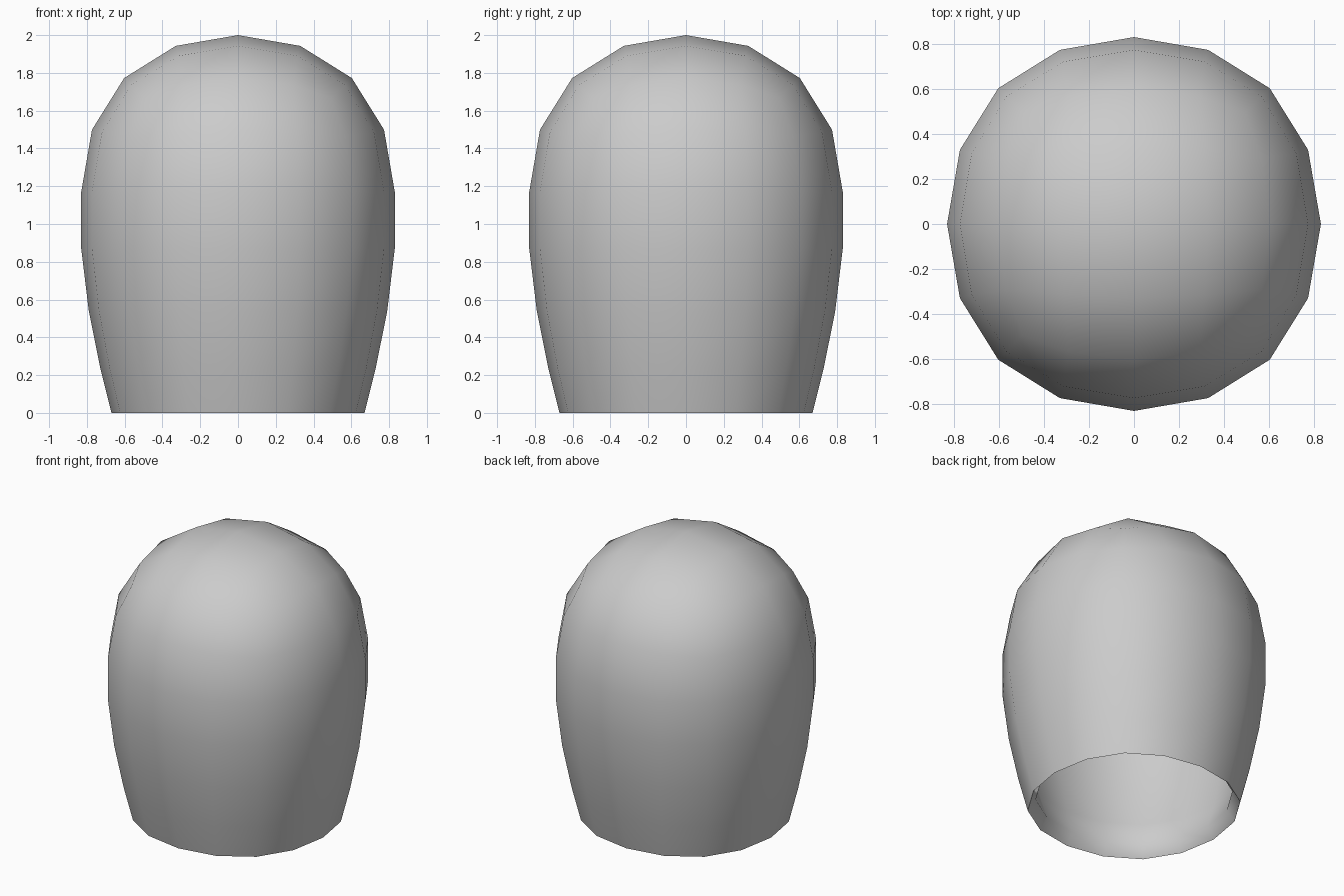
import bpy, bmesh, math

if "Cube" in bpy.data.objects:
    bpy.data.objects.remove(bpy.data.objects["Cube"])

CENTRE_Z = 1.17   # height of the dome's widest ring
RADIUS = 0.83

# Dome source: a cube rounded by two levels of subdivision
bpy.ops.mesh.primitive_cube_add(size=1.98)
shell = bpy.context.object
shell.name = "domed_shell"
sub = shell.modifiers.new("round", 'SUBSURF')
sub.levels = 2
bpy.ops.object.modifier_apply(modifier="round")


def make_skin(radius, rings):
    """Upper half dome with rings (radius, z) extruded down to an open end."""
    bm = bmesh.new()
    bm.from_mesh(shell.data)
    low = [v for v in bm.verts if v.co.z < -0.02]
    bmesh.ops.delete(bm, geom=low, context='VERTS')
    k = radius / max(v.co.x for v in bm.verts)
    for v in bm.verts:
        v.co *= k
        v.co.z += CENTRE_Z
    prev = radius
    for r, z in rings:
        edges = [e for e in bm.edges if e.is_boundary]
        new = bmesh.ops.extrude_edge_only(bm, edges=edges)["geom"]
        for v in new:
            if isinstance(v, bmesh.types.BMVert):
                v.co.x *= r / prev
                v.co.y *= r / prev
                v.co.z = z
        prev = r
    mesh = bpy.data.meshes.new("skin")
    bm.to_mesh(mesh)
    bm.free()
    return mesh


# Outer and inner walls
outer = make_skin(RADIUS, [(0.83, 0.87), (0.79, 0.54), (0.73, 0.24), (0.67, 0.0)])
inner = make_skin(0.775, [(0.775, 0.87), (0.735, 0.55), (0.675, 0.26), (0.62, 0.08)])

# Join the walls with a bevelled rim
bm = bmesh.new()
bm.from_mesh(outer)
bm.from_mesh(inner)
rim = [e for e in bm.edges if e.is_boundary]
bmesh.ops.bridge_loops(bm, edges=rim)
bmesh.ops.recalc_face_normals(bm, faces=bm.faces)
bm.to_mesh(shell.data)
bm.free()
bpy.data.meshes.remove(outer)
bpy.data.meshes.remove(inner)

bpy.ops.object.shade_smooth_by_angle(angle=math.radians(50))
